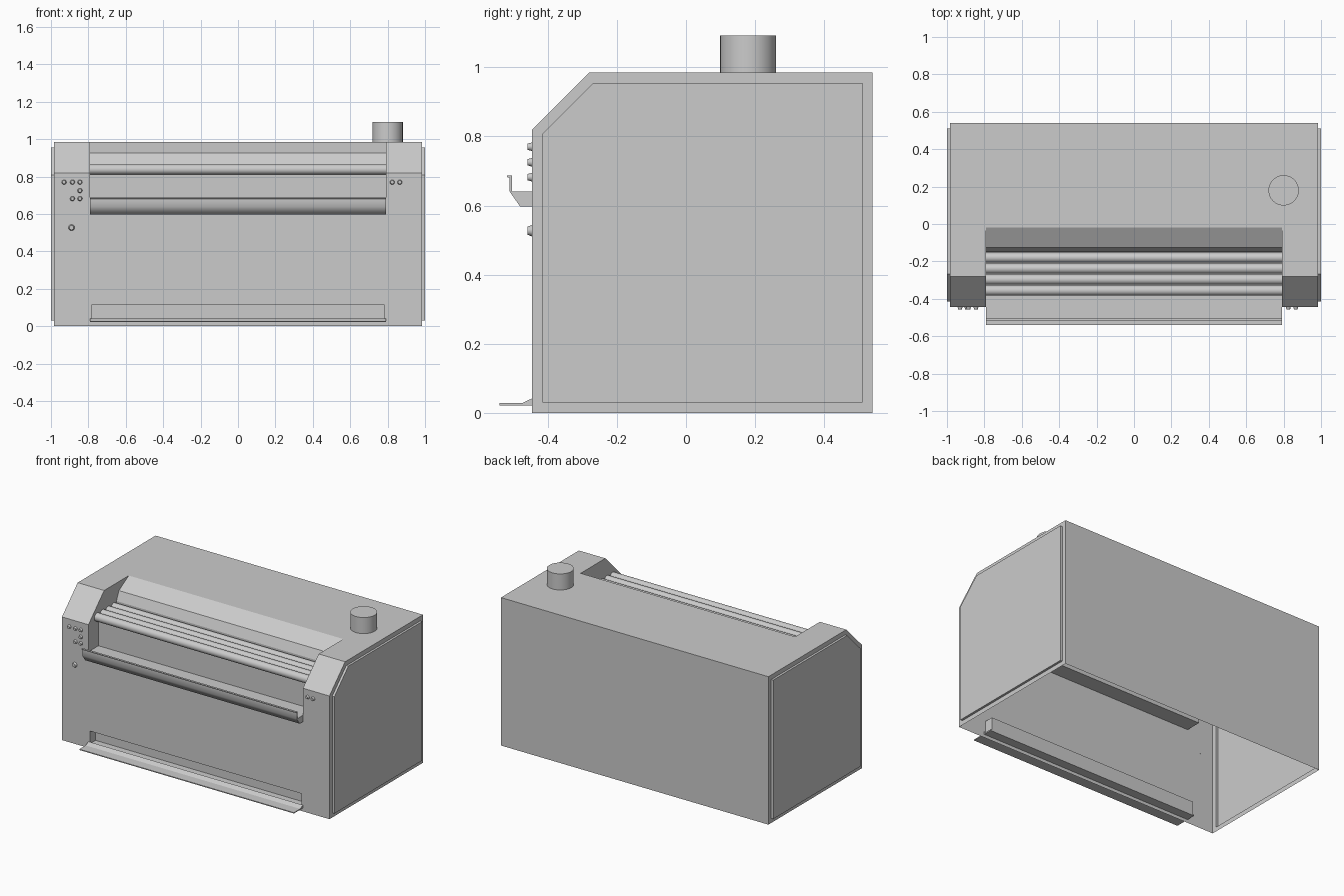
import bpy, bmesh, math
from mathutils import Matrix, Vector

if "Cube" in bpy.data.objects:
    bpy.data.objects.remove(bpy.data.objects["Cube"])


def finish(name, bm):
    bmesh.ops.recalc_face_normals(bm, faces=bm.faces)
    me = bpy.data.meshes.new(name)
    bm.to_mesh(me)
    bm.free()
    ob = bpy.data.objects.new(name, me)
    bpy.context.collection.objects.link(ob)
    return ob


def prism_bm(profile, half):
    """Closed (y, z) profile swept along x from -half to half."""
    bm = bmesh.new()
    face = bm.faces.new([bm.verts.new((-half, y, z)) for y, z in profile])
    ext = bmesh.ops.extrude_face_region(bm, geom=[face], use_keep_orig=True)
    verts = [g for g in ext["geom"] if isinstance(g, bmesh.types.BMVert)]
    bmesh.ops.translate(bm, verts=verts, vec=(2 * half, 0, 0))
    bmesh.ops.recalc_face_normals(bm, faces=bm.faces)
    return bm


def prism(name, profile, half):
    return finish(name, prism_bm(profile, half))


def cone(name, r1, r2, depth, loc, axis, segs=32):
    """Cylinder or cone standing on loc and running along axis."""
    bm = bmesh.new()
    bmesh.ops.create_cone(bm, cap_ends=True, segments=segs, radius1=r1, radius2=r2, depth=depth)
    rot = Vector((0, 0, 1)).rotation_difference(Vector(axis)).to_matrix().to_4x4()
    bm.transform(Matrix.Translation(loc) @ rot @ Matrix.Translation((0, 0, depth / 2)))
    ob = finish(name, bm)
    smooth(ob)
    return ob


def smooth(ob, angle=40):
    bpy.ops.object.select_all(action='DESELECT')
    ob.select_set(True)
    bpy.context.view_layer.objects.active = ob
    bpy.ops.object.shade_smooth_by_angle(angle=math.radians(angle))


# Cabinet with raised side panels
bm = prism_bm([(-.445, 0), (-.445, .82), (-.28, .985), (.54, .985), (.54, 0)], .985)
for side in (-1, 1):
    bm.normal_update()
    cap = [f for f in bm.faces if f.normal.x * side > .9]
    bmesh.ops.inset_individual(bm, faces=cap, thickness=.03, use_even_offset=True)
    panel = bmesh.ops.extrude_discrete_faces(bm, faces=cap)["faces"]
    bmesh.ops.translate(bm, verts=panel[0].verts, vec=(side * .015, 0, 0))
cabinet = finish("cabinet", bm)

# Feed recess and lower slot are cut out of the cabinet
cutters = [
    prism("recess_cutter", [(-.6, .64), (-.34, .64), (-.34, .81), (-.15, .81), (-.15, .865),
                            (-.125, .925), (.085, 1.045), (-.6, 1.1)], .79),
    prism("slot_cutter", [(-.6, .025), (-.385, .025), (-.385, .115), (-.6, .115)], .78),
]
bpy.context.view_layer.objects.active = cabinet
for c in cutters:
    c.hide_render = True
    mod = cabinet.modifiers.new("cut", 'BOOLEAN')
    mod.object = c
    mod.solver = 'EXACT'
    bpy.ops.object.modifier_apply(modifier=mod.name)
    bpy.data.objects.remove(c)

# Open underside
bm = bmesh.new()
bm.from_mesh(cabinet.data)
floor = [f for f in bm.faces if f.calc_center_median().z < .001]
bmesh.ops.delete(bm, geom=floor, context='FACES')
bm.to_mesh(cabinet.data)
bm.free()

# Feed rollers
for i in range(4):
    cone(f"feed_roller_{i + 1}", .027, .027, 1.58, (-.79, -.18 - .0585 * i, .838), (1, 0, 0), 24)

# Feed tray with turned lip
tray = prism("feed_tray", [(-.445, .597), (-.48, .597), (-.51, .64), (-.51, .68), (-.518, .682),
                           (-.518, .687), (-.504, .687), (-.504, .64), (-.445, .64)], .79)
smooth(tray, 60)

# Delivery lip at the bottom
prism("delivery_lip", [(-.385, .022), (-.54, .022), (-.54, .028), (-.475, .028),
                       (-.445, .042), (-.44, .03), (-.385, .03)], .79)

# Exhaust pipe
cone("exhaust_pipe", .081, .081, .11, (.8, .18, .982), (0, 0, 1), 48)

# Control buttons
buttons = [(-.93, .77), (-.885, .77), (-.845, .77), (-.845, .725), (-.885, .682),
           (-.845, .682), (.825, .77), (.865, .77), (-.89, .527)]
for i, (x, z) in enumerate(buttons):
    r = .017 if z < .6 else .013
    cone(f"button_{i + 1}", r, r * .7, .014, (x, -.444, z), (0, -1, 0), 16)
